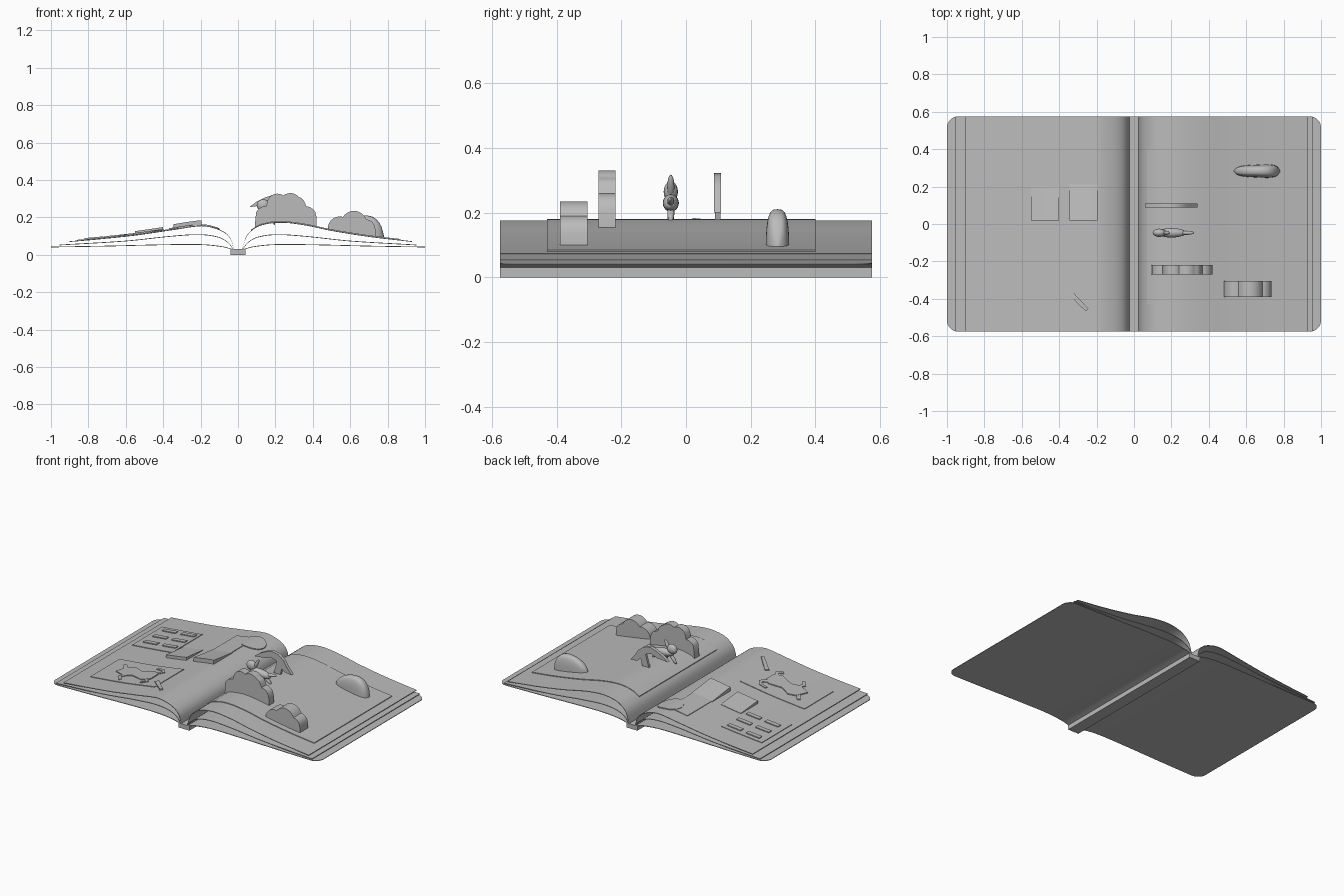
import bpy, bmesh, math
from mathutils import Vector

if "Cube" in bpy.data.objects:
    bpy.data.objects.remove(bpy.data.objects["Cube"])

paper = bpy.data.materials.new("grey_paper")
paper.diffuse_color = (0.5, 0.5, 0.5, 1)
paper.use_nodes = True
paper.node_tree.nodes["Principled BSDF"].inputs["Base Color"].default_value = paper.diffuse_color


def finish(name, bm, smooth=True):
    bmesh.ops.recalc_face_normals(bm, faces=bm.faces)
    me = bpy.data.meshes.new(name)
    bm.to_mesh(me)
    bm.free()
    ob = bpy.data.objects.new(name, me)
    bpy.context.collection.objects.link(ob)
    me.materials.append(paper)
    if smooth:
        bpy.ops.object.select_all(action='DESELECT')
        ob.select_set(True)
        bpy.context.view_layer.objects.active = ob
        bpy.ops.object.shade_smooth_by_angle(angle=math.radians(35))
    return ob


def curve(pts):
    """Smooth height function z(|x|) through the given points."""
    def slope(i):
        a, b = pts[max(i - 1, 0)], pts[min(i + 1, len(pts) - 1)]
        return (b[1] - a[1]) / (b[0] - a[0])

    def f(x):
        x = min(max(abs(x), pts[0][0]), pts[-1][0])
        i = next(k for k in range(len(pts) - 1) if x <= pts[k + 1][0])
        (x0, z0), (x1, z1) = pts[i], pts[i + 1]
        h = x1 - x0
        t = (x - x0) / h
        return (z0 * (2*t**3 - 3*t*t + 1) + z1 * (3*t*t - 2*t**3)
                + h * (slope(i) * (t**3 - 2*t*t + t) + slope(i + 1) * (t**3 - t*t)))
    return f


def ribbon(name, xs, ylo, yhi, zlo, zhi):
    """Closed strip along x; its four limits are functions of x."""
    bm = bmesh.new()
    rows = [[bm.verts.new(p) for p in ((x, ylo(x), zlo(x)), (x, yhi(x), zlo(x)),
                                       (x, yhi(x), zhi(x)), (x, ylo(x), zhi(x)))] for x in xs]
    for a, b in zip(rows, rows[1:]):
        for k in range(4):
            bm.faces.new((a[k], a[(k+1) % 4], b[(k+1) % 4], b[k]))
    bm.faces.new(rows[0])
    bm.faces.new(rows[-1])
    return finish(name, bm)


def span(a, b, n):
    return [a + (b - a) * i / n for i in range(n + 1)]


def const(v):
    return lambda x: v


def draped(name, outline, page, lift=0.006):
    """Thin raised cut-out lying on a page."""
    bm = bmesh.new()
    f = bm.faces.new([bm.verts.new((x, y, 0)) for x, y in outline])
    top = bmesh.ops.extrude_face_region(bm, geom=[f])
    upper = {v for v in top['geom'] if isinstance(v, bmesh.types.BMVert)}
    for v in bm.verts:
        v.co.z = page(v.co.x) + (lift if v in upper else -0.002)
    bmesh.ops.triangulate(bm, faces=bm.faces)
    return finish(name, bm, False)


def plate(name, x0, x1, y0, y1, page, lift=0.005):
    return ribbon(name, span(x0, x1, 16), const(y0), const(y1),
                  lambda x: page(x) - 0.001, lambda x: page(x) + lift)


def stroke(name, pts, w, page, lift=0.009):
    """Tapered raised line on a page."""
    left, right = [], []
    for i, p in enumerate(pts):
        d = Vector(pts[min(i + 1, len(pts) - 1)]) - Vector(pts[max(i - 1, 0)])
        n = Vector((-d.y, d.x)).normalized() * w * (1 - 0.5 * i / len(pts))
        left.append(tuple(Vector(p) + n))
        right.append(tuple(Vector(p) - n))
    return draped(name, left + right[::-1], page, lift)


# spine
bm = bmesh.new()
bmesh.ops.create_cube(bm, size=1)
for v in bm.verts:
    v.co = (v.co.x * 0.08, v.co.y * 1.15, 0.015 + v.co.z * 0.03)
finish("spine", bm, False)

# covers and page sheets
D, R = 0.575, 0.06
right_page = curve([(.024, .033), (.04, .09), (.07, .13), (.12, .16), (.22, .176),
                    (.35, .163), (.5, .132), (.7, .1), (.93, .073)])
left_page = curve([(.024, .033), (.035, .08), (.07, .12), (.136, .148), (.2, .157),
                   (.35, .136), (.55, .107), (.75, .086), (.9, .073)])
middle = curve([(.024, .031), (.05, .065), (.1, .095), (.2, .11), (.35, .102), (.6, .076), (.95, .055)])
cover = curve([(.024, .029), (.08, .045), (.2, .057), (.4, .056), (.7, .049), (1, .044)])


def corner(x):
    u = max(0, abs(x) - (1 - R))
    return D - R + math.sqrt(max(R * R - u * u, 0))


def sheet(name, side, end, f, half):
    xs = [side * (.024 + (end - .024) * (1 - math.cos(t)) / 2) for t in span(0, math.pi, 48)]
    ribbon(name, xs, lambda x: -half(x), half, lambda x: f(x) - 0.004, f)


for side, word, page, end in ((-1, "left", left_page, .9), (1, "right", right_page, .93)):
    sheet(word + "_cover", side, 1, cover, corner)
    sheet(word + "_middle_page", side, .955, middle, const(D))
    sheet(word + "_top_page", side, end, page, const(D))

# right page backing plate
plate("scene_plate", .07, .87, -.43, .40, right_page)


# clouds standing on the right page
def cloud(name, x0, x1, y0, y1, circles):
    def top(x):
        return max([right_page(x) + .012] + [cz + math.sqrt(r*r - (x - cx)**2)
                   for cx, cz, r in circles if abs(x - cx) < r])
    return ribbon(name, span(x0, x1, 48), const(y0), const(y1),
                  lambda x: right_page(x) - .004, top)


cloud("front_cloud", .48, .735, -.39, -.305, [(.545, .14, .065), (.62, .165, .07), (.68, .135, .055)])
cloud("tall_cloud", .09, .42, -.27, -.218,
      [(.15, .20, .06), (.21, .272, .055), (.28, .27, .06), (.315, .265, .045), (.36, .2, .06)])

# rounded hill: stacked oval sections tapering to one end
bm = bmesh.new()
rings = []
for t in span(0, 1, 20):
    x = .535 + .245 * t
    s = math.sqrt(max(1 - (2*t - 1)**4, 0.02))
    w = (.028 + .012 * t) * s
    h = (.045 + .065 * math.sin(math.pi * min(t * .72, 1))) * s
    rings.append([bm.verts.new((x, .283 + w * math.copysign(abs(math.cos(a))**.6, math.cos(a)),
                 right_page(x) + h * math.sin(a)**.8)) for a in span(0, math.pi - 1e-6, 14)])
for a, b in zip(rings, rings[1:]):
    for k in range(15):
        bm.faces.new((a[k], a[(k+1) % 15], b[(k+1) % 15], b[k]))
bm.faces.new(rings[0])
bm.faces.new(rings[-1])
finish("rounded_hill", bm)


# standing cut-out made from an outline in x and z
def standing(name, outline, y, t):
    bm = bmesh.new()
    f = bm.faces.new([bm.verts.new((x, y - t, z)) for x, z in outline])
    r = bmesh.ops.extrude_face_region(bm, geom=[f])
    bmesh.ops.translate(bm, vec=(0, 2 * t, 0), verts=[v for v in r['geom'] if isinstance(v, bmesh.types.BMVert)])
    bmesh.ops.triangulate(bm, faces=[f for f in bm.faces if len(f.verts) > 4])
    finish(name, bm)


# arched winged figure
standing("arched_figure", [(.06, .255), (.1, .285), (.14, .305), (.19, .322), (.24, .312), (.28, .28),
                           (.305, .24), (.34, .2), (.29, .205), (.25, .235), (.22, .27), (.18, .28),
                           (.14, .262), (.1, .26)], .098, .011)
standing("arched_support", [(.2, .17), (.25, .17), (.27, .25), (.23, .27)], .098, .008)


# leaping figure: oval body, head and limbs
def oval(name, c, s, tilt=0):
    bm = bmesh.new()
    bmesh.ops.create_uvsphere(bm, u_segments=20, v_segments=12, radius=1)
    for v in bm.verts:
        p = Vector((v.co.x * s[0], v.co.y * s[1], v.co.z * s[2]))
        v.co = Vector(c) + Vector((p.x * math.cos(tilt) + p.z * math.sin(tilt), p.y,
                                   p.z * math.cos(tilt) - p.x * math.sin(tilt)))
    finish(name, bm)


Y = -.047
oval("figure_body", (.2, Y, .23), (.08, .025, .026), .1)
oval("figure_head", (.135, Y, .265), (.035, .022, .032))
for i, (x, z, a) in enumerate(((.13, .205, -.9), (.18, .2, 1.2), (.25, .2, .7), (.28, .235, -.2), (.17, .28, -1.1))):
    oval(f"figure_limb_{i}", (x, Y, z), (.042, .011, .011), a)

# left page: text panel with bars
for i in range(3):
    for j, x in enumerate((-.82, -.68)):
        y = .16 + .1 * i
        plate(f"text_bar_{i}_{j}", x, x + .1, y, y + .03, left_page, .01)
plate("text_panel", -.86, -.56, .1, .42, left_page, .004)

# left page: lifted flaps, high at the front edge
for name, x0, x1, y1, lift in (("outer_flap", -.55, -.4, .2, .02), ("inner_flap", -.345, -.195, .22, .027)):
    ob = plate(name, x0, x1, .02, y1, left_page, lift)
    for v in ob.data.vertices:
        if v.co.y > .1:
            v.co.z = min(v.co.z, left_page(v.co.x) + .003)
plate("photo_sheet", -.34, -.2, .2, .47, left_page, .004)

# left page: round sticker
ribbon("round_sticker", [-.18 - .08 * math.cos(t) for t in span(0, math.pi, 24)],
       lambda x: .42 - math.sqrt(max(.0064 - (x + .18)**2, 0)) - 1e-4,
       lambda x: .42 + math.sqrt(max(.0064 - (x + .18)**2, 0)) + 1e-4,
       lambda x: left_page(x) - .001, lambda x: left_page(x) + .006)

# left page: framed animal picture
plate("picture_panel", -.8, -.32, -.43, -.12, left_page, .004)
draped("animal_body", [(-.7, -.3), (-.67, -.22), (-.62, -.2), (-.55, -.24), (-.46, -.22), (-.42, -.26),
                       (-.42, -.33), (-.47, -.36), (-.56, -.32), (-.62, -.34)], left_page, .01)
for n, p in {"tail": [(-.44, -.24), (-.41, -.21), (-.43, -.18), (-.48, -.17)],
             "front_leg": [(-.6, -.31), (-.63, -.36), (-.6, -.4)],
             "hind_leg": [(-.45, -.33), (-.42, -.37), (-.45, -.4)],
             "ear": [(-.67, -.24), (-.7, -.2), (-.71, -.19)],
             "pointer": [(-.36, -.35), (-.3, -.41), (-.25, -.46)]}.items():
    stroke("animal_" + n, p, .014, left_page)
